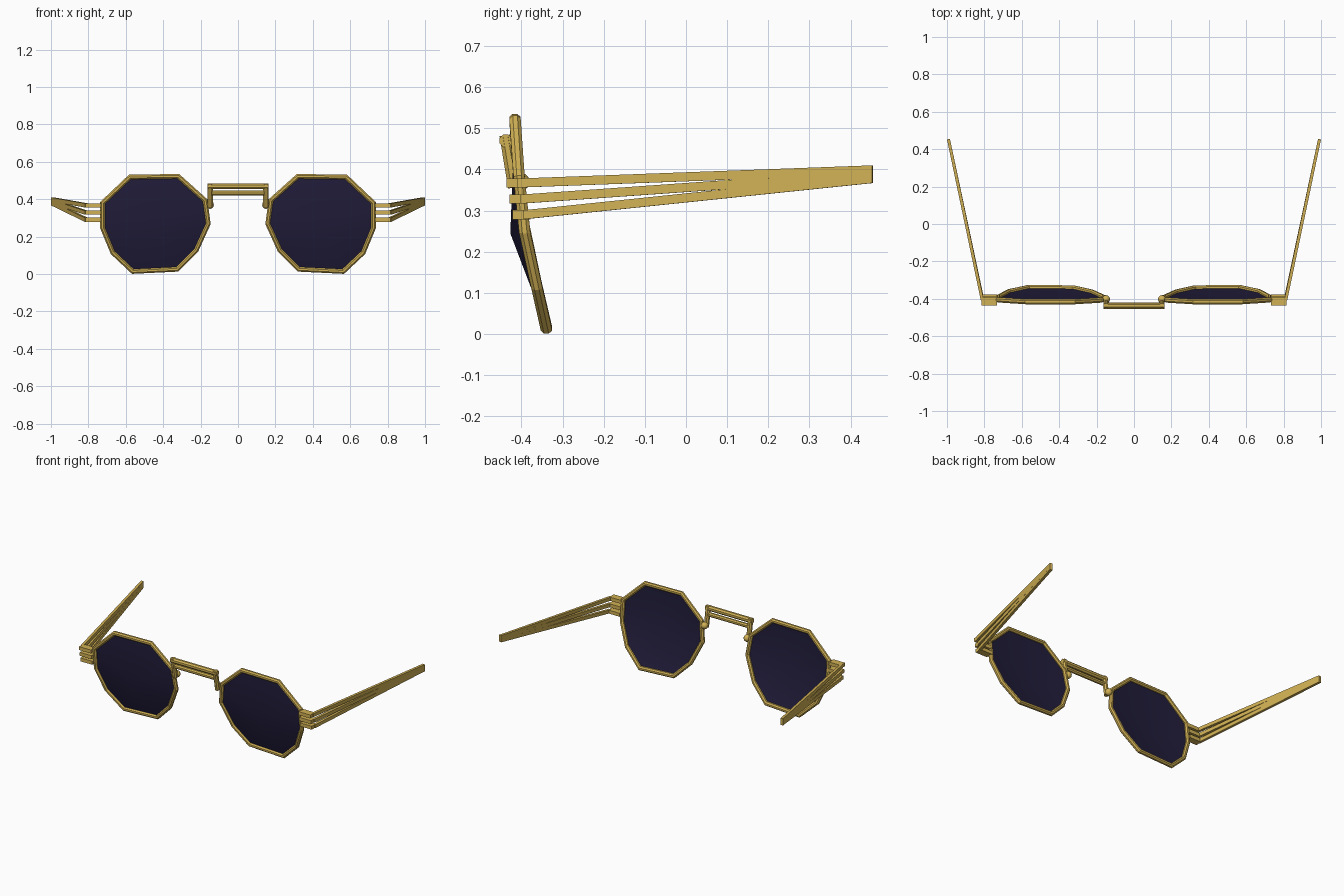
import bpy, bmesh, math
from mathutils import Vector

if "Cube" in bpy.data.objects:
    bpy.data.objects.remove(bpy.data.objects["Cube"])


def material(name, rgb):
    m = bpy.data.materials.new(name)
    m.diffuse_color = (*rgb, 1)
    m.use_nodes = True
    m.node_tree.nodes["Principled BSDF"].inputs["Base Color"].default_value = m.diffuse_color
    return m


GOLD = material("gold metal", (0.64, 0.44, 0.09))
DARK = material("dark navy glass", (0.015, 0.012, 0.043))


def finish(bm, name, mat, smooth=False, mirror=True):
    bmesh.ops.recalc_face_normals(bm, faces=bm.faces)
    me = bpy.data.meshes.new(name)
    bm.to_mesh(me)
    bm.free()
    me.materials.append(mat)
    for p in me.polygons:
        p.use_smooth = smooth
    ob = bpy.data.objects.new(name, me)
    bpy.context.collection.objects.link(ob)
    if mirror:
        ob.modifiers.new("mirror", 'MIRROR').use_mirror_merge = False
    return ob


def skin(bm, rings, closed=False):
    """Bridge successive rings of points into a solid."""
    vs = [[bm.verts.new(p) for p in r] for r in rings]
    n = len(vs[0])
    for i in range(len(vs) if closed else len(vs) - 1):
        a, b = vs[i], vs[(i + 1) % len(vs)]
        for j in range(n):
            k = (j + 1) % n
            bm.faces.new((a[j], a[k], b[k], b[j]))
    if not closed:
        bm.faces.new(vs[0])
        bm.faces.new(vs[-1])


def rod(bm, a, b, r, sides=8):
    """Straight faceted rod between two points."""
    a, b = Vector(a), Vector(b)
    d = (b - a).normalized()
    u = d.cross(Vector((0, 1, 0) if abs(d.y) < 0.9 else (1, 0, 0))).normalized()
    w = d.cross(u)
    angs = [2 * math.pi * (k + 0.5) / sides for k in range(sides)]
    skin(bm, [[c + r * (math.cos(t) * u + math.sin(t) * w) for t in angs] for c in (a, b)])


def rim_y(z):
    """The rim leans back, more strongly towards the bottom."""
    prof = [(0, -0.339), (0.11, -0.363), (0.25, -0.393), (0.39, -0.406), (0.54, -0.416)]
    for (z0, y0), (z1, y1) in zip(prof, prof[1:]):
        if z <= z1:
            break
    return y0 + (y1 - y0) * (z - z0) / (z1 - z0)


# Ten-sided outer outline of one rim (x, z)
OUTLINE = [(0.315, 0.535), (0.583, 0.531), (0.737, 0.385), (0.737, 0.245), (0.68, 0.107),
           (0.567, 0.001), (0.32, 0.013), (0.214, 0.118), (0.146, 0.267), (0.164, 0.40)]
R_IN, R_Y = 0.0125, 0.0137


def inset(i, d):
    """Outline corner moved inward by d, mitred."""
    n = len(OUTLINE)
    p, a, b = (Vector(OUTLINE[(i + k) % n]) for k in (0, -1, 1))
    e1, e2 = (p - a).normalized(), (b - p).normalized()
    n1, n2 = Vector((e1.y, -e1.x)), Vector((e2.y, -e2.x))
    return p + (n1 + n2) * d / (1 + n1.dot(n2))


# Rims: faceted tube around the outline
bm = bmesh.new()
rings = []
for i, (x, z) in enumerate(OUTLINE):
    ring = []
    for k in range(8):
        t = 2 * math.pi * (k + 0.5) / 8
        c = math.cos(math.pi / 8)
        q = inset(i, R_IN * (1 - math.cos(t) / c))
        ring.append((q.x, rim_y(z) + R_Y * math.sin(t) / c, q.y))
    rings.append(ring)
skin(bm, rings, closed=True)
finish(bm, "rims", GOLD)

# Lenses: shallow fan bulging forward to a centre point
bm = bmesh.new()
edge = []
for i, (x, z) in enumerate(OUTLINE):
    q = inset(i, R_IN)
    edge.append(bm.verts.new((q.x, rim_y(z), q.y)))
mid = bm.verts.new((0.445, -0.427, 0.245))
for i in range(10):
    bm.faces.new((edge[i], edge[(i + 1) % 10], mid))
finish(bm, "lenses", DARK, smooth=True)

# Bridge: two cross bars between the legs
bm = bmesh.new()
rod(bm, (-0.163, -0.438, 0.470), (0.163, -0.438, 0.470), 0.0165)
rod(bm, (-0.14, -0.432, 0.433), (0.14, -0.432, 0.433), 0.0135)
finish(bm, "bridge_bars", GOLD, mirror=False)

# Bridge legs leaning back to the rims
bm = bmesh.new()
rod(bm, (0.149, -0.439, 0.483), (0.149, -0.418, 0.356), 0.0155)
finish(bm, "bridge_legs", GOLD)

# Rounded knobs behind the bridge legs
bm = bmesh.new()
bmesh.ops.create_uvsphere(bm, u_segments=10, v_segments=6, radius=0.022)
bmesh.ops.translate(bm, verts=bm.verts, vec=(0.150, -0.402, 0.370))
finish(bm, "bridge_knobs", GOLD, smooth=True)


def section(x0, x1, y0, y1, z, h=0.011):
    """Upright rectangular section from (x0, y0) to (x1, y1)."""
    return [(x0, y0, z - h), (x1, y1, z - h), (x1, y1, z + h), (x0, y0, z + h)]


# Three end pieces and three converging temple bars per side
for name, y, z0, z1 in (("upper", -0.436, 0.367, 0.399),
                        ("middle", -0.429, 0.328, 0.388),
                        ("lower", -0.422, 0.290, 0.378)):
    bm = bmesh.new()
    skin(bm, [section(0.732, 0.732, y, y + 0.044, z0),
              section(0.815, 0.815, y, y + 0.044, z0)])
    finish(bm, name + "_end_pieces", GOLD)
    bm = bmesh.new()
    skin(bm, [section(0.803, 0.819, y + 0.03, y + 0.027, z0),
              section(0.984, 1.0, 0.455, 0.452, z1)])
    finish(bm, name + "_temple_bars", GOLD)
